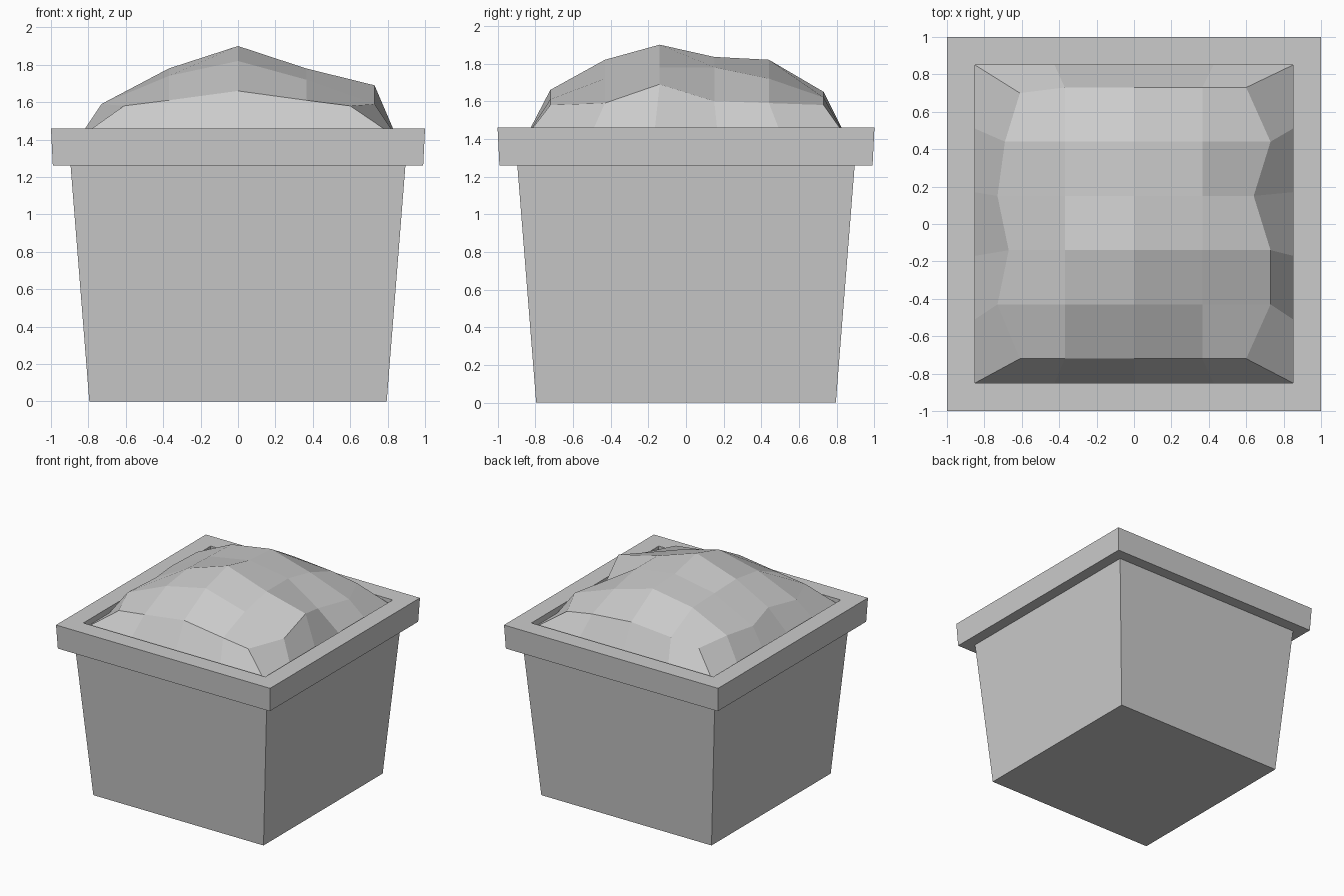
import bpy
import bmesh

cube = bpy.data.objects.get("Cube")
if cube:
    bpy.data.objects.remove(cube, do_unlink=True)

grey = bpy.data.materials.new("plain grey")
grey.use_nodes = True
colour = (0.6, 0.6, 0.6, 1)
grey.diffuse_color = colour
grey.node_tree.nodes["Principled BSDF"].inputs["Base Color"].default_value = colour


def finish(name, bm):
    mesh = bpy.data.meshes.new(name)
    bm.to_mesh(mesh)
    bm.free()
    mesh.materials.append(grey)
    obj = bpy.data.objects.new(name, mesh)
    bpy.context.collection.objects.link(obj)
    return obj


def square_shell(name, profile, cap_start=False):
    """Sweep (half width, height) points around a square, from inside bottom outward."""
    bm = bmesh.new()
    rings = [[bm.verts.new((sx * r, sy * r, z))
              for sx, sy in ((-1, -1), (1, -1), (1, 1), (-1, 1))]
             for r, z in profile]
    if cap_start:
        bm.faces.new(rings[0][::-1])
    for low, high in zip(rings, rings[1:]):
        for i in range(4):
            j = (i + 1) % 4
            bm.faces.new((low[i], low[j], high[j], high[i]))
    return finish(name, bm)


# Tapered pot body, and the overhanging rim with its inner wall
square_shell("pot_body", [(0.795, 0), (0.895, 1.26)], cap_start=True)
square_shell("pot_rim", [(0.895, 1.26), (0.99, 1.26), (1.0, 1.46),
                         (0.85, 1.46), (0.85, 1.40)])

# Lumpy soil: each row gives y, left edge x, right edge x, then heights left to right
rows = [
    (-0.72, -0.61, 0.60, (1.58, 1.61, 1.66, 1.61, 1.58)),
    (-0.43, -0.73, 0.73, (1.59, 1.74, 1.82, 1.72, 1.59)),
    (-0.14, -0.67, 0.73, (1.62, 1.78, 1.90, 1.78, 1.69)),
    (0.15, -0.73, 0.64, (1.59, 1.77, 1.835, 1.78, 1.60)),
    (0.44, -0.69, 0.73, (1.61, 1.76, 1.82, 1.72, 1.59)),
    (0.73, -0.61, 0.60, (1.58, 1.62, 1.65, 1.62, 1.58)),
]
edge, base = 0.85, 1.41
bm = bmesh.new()
top, foot = [], []
for r, (y, left, right, heights) in enumerate(rows):
    xs = (left, -0.37, 0, 0.365, right)
    top.append([bm.verts.new((x, y, z)) for x, z in zip(xs, heights)])
    foot.append({c: bm.verts.new((edge * (c / 2 - 1), edge * (r / 2.5 - 1), base))
                 for c in range(5) if r in (0, 5) or c in (0, 4)})
top[5][0].co.y = 0.70

# Crown of the mound
for r in range(5):
    for c in range(4):
        bm.faces.new((top[r][c], top[r][c + 1], top[r + 1][c + 1], top[r + 1][c]))

# Steep flanks running down to the inner wall
loop = ([(0, c) for c in range(4)] + [(r, 4) for r in range(5)]
        + [(5, c) for c in range(4, 0, -1)] + [(r, 0) for r in range(5, 0, -1)])
for (r, c), (r2, c2) in zip(loop, loop[1:] + loop[:1]):
    bm.faces.new((foot[r][c], foot[r2][c2], top[r2][c2], top[r][c]))
finish("soil_mound", bm)
